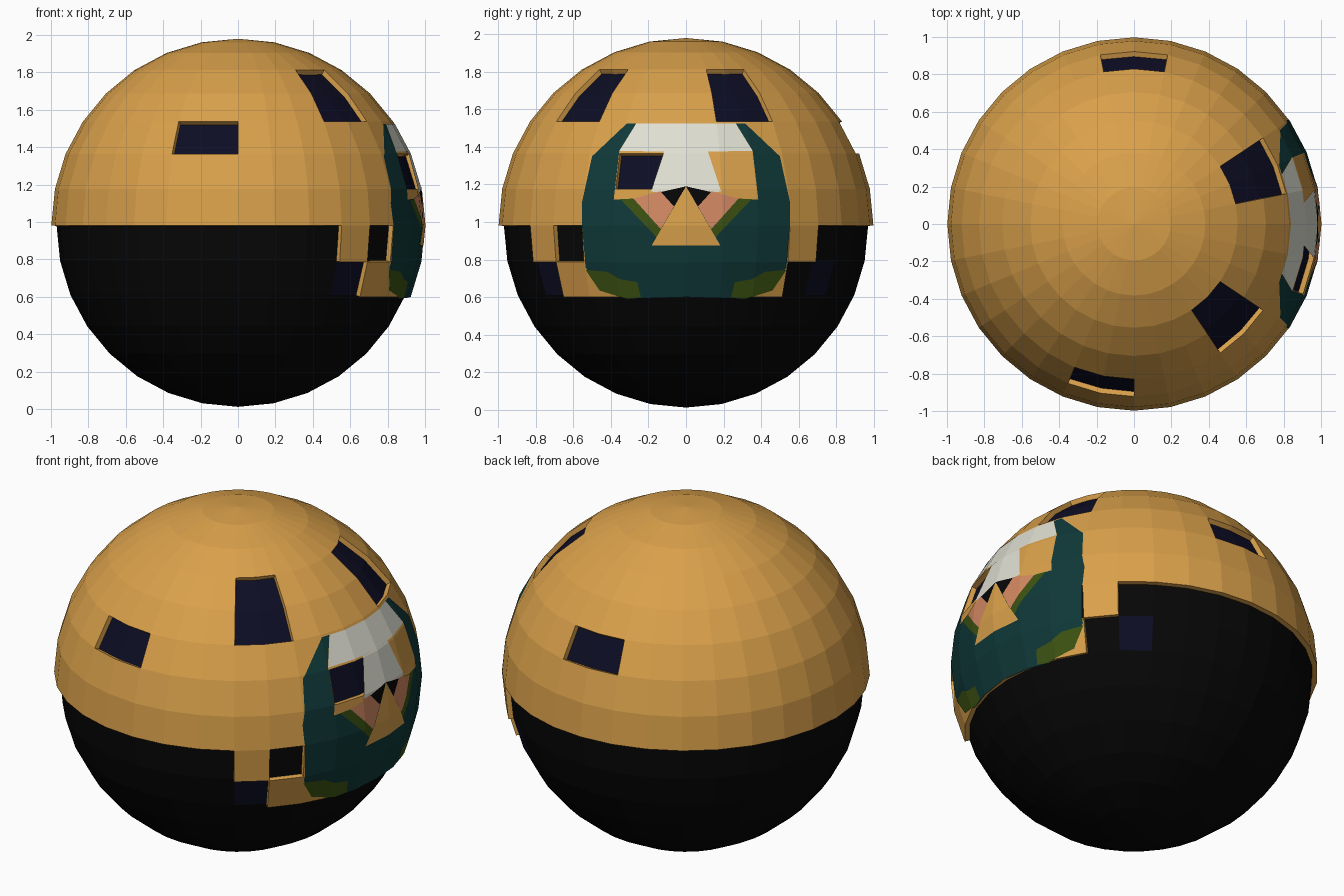
import bpy, bmesh, math
from mathutils import Vector

if "Cube" in bpy.data.objects:
    bpy.data.objects.remove(bpy.data.objects["Cube"])

CZ = 0.982            # centre height
R = 0.998             # outer shell radius
STEP = 11.25          # degrees per facet


def material(name, rgb):
    m = bpy.data.materials.new(name)
    m.diffuse_color = (*rgb, 1)
    m.use_nodes = True
    m.node_tree.nodes["Principled BSDF"].inputs["Base Color"].default_value = m.diffuse_color
    return m


ORANGE = material("amber", (0.70, 0.355, 0.07))
BLACK = material("black", (0.002, 0.002, 0.002))
NAVY = material("dark navy", (0.004, 0.004, 0.018))
TEAL = material("dark teal", (0.005, 0.04, 0.04))
WHITE = material("off white", (0.74, 0.74, 0.65))
PINK = material("salmon", (0.65, 0.25, 0.12))
OLIVE = material("olive", (0.045, 0.085, 0.006))


def sphere(radius):
    bm = bmesh.new()
    bmesh.ops.create_uvsphere(bm, u_segments=32, v_segments=16, radius=radius)
    return bm


def cell(face):
    """Column (from +x, counter-clockwise) and row (from equator) of a facet."""
    c = face.calc_center_median()
    az = math.degrees(math.atan2(c.y, c.x))
    lat = math.degrees(math.atan2(c.z, math.hypot(c.x, c.y)))
    return math.floor(az / STEP), math.floor(lat / STEP)


def finish(name, bm, mats):
    me = bpy.data.meshes.new(name)
    bm.to_mesh(me)
    bm.free()
    for m in mats:
        me.materials.append(m)
    ob = bpy.data.objects.new(name, me)
    ob.location.z = CZ
    bpy.context.collection.objects.link(ob)
    return ob


# Inner core: black below, navy above and in two lower cells
bm = sphere(0.97)
for f in bm.faces:
    i, j = cell(f)
    f.material_index = 1 if j >= 0 or (i, j) in ((-5, -2), (4, -2)) else 0
finish("inner_core", bm, [BLACK, NAVY])

# Outer dome shell with windows and a stepped skirt on the right side
windows = {(-10, 2), (-9, 2), (7, 2), (8, 2), (-2, 1), (-1, 1)}
windows |= {(i, j) for i in (-5, -4, 1, 2) for j in (3, 4)}
skirt = {(i, -1) for i in (-5, -3, -2, -1, 0, 1, 3)}
skirt |= {(i, -2) for i in range(-4, 3)}
bm = sphere(R)
drop = []
for f in bm.faces:
    c = cell(f)
    if c in windows or (c[1] < 0 and c not in skirt):
        drop.append(f)
bmesh.ops.delete(bm, geom=drop, context='FACES')
shell = finish("dome_shell", bm, [ORANGE])
mod = shell.modifiers.new("thickness", 'SOLIDIFY')
mod.thickness = 0.031
mod.offset = -1


# Face panels: convex outlines (|y|, z) cut from the faceted sphere, mirrored in y
def panel(name, mat, offset, outlines):
    total = bmesh.new()
    for outline in outlines:
        for side in (-1, 1):
            pts = [Vector((0, side * y, z - CZ)) for y, z in outline]
            mid = sum(pts, Vector()) / len(pts)
            bm = sphere(R + offset)
            bmesh.ops.delete(bm, geom=[f for f in bm.faces
                             if f.calc_center_median().x < 0.4], context='FACES')
            for a, b in zip(pts, pts[1:] + pts[:1]):
                d = b - a
                n = Vector((0, d.z, -d.y)).normalized()
                if n.dot(mid - a) > 0:
                    n = -n
                bmesh.ops.bisect_plane(bm, geom=bm.verts[:] + bm.edges[:] + bm.faces[:],
                                       dist=1e-5, plane_co=a, plane_no=n,
                                       clear_outer=True)
            tmp = bpy.data.meshes.new("tmp")
            bm.to_mesh(tmp)
            bm.free()
            total.from_mesh(tmp)
            bpy.data.meshes.remove(tmp)
    finish(name, total, [mat])


panel("face_surround", TEAL, 0.0015, [
    [(.265, 1.525), (.315, 1.525), (.50, 1.35), (.355, 1.38)],
    [(.355, 1.38), (.50, 1.35), (.555, 1.10), (.385, 1.12)],
    [(0, 1.12), (.385, 1.12), (.555, 1.10), (.555, 1.0), (.535, .76),
     (.46, .635), (.31, .59), (0, .60)]])
panel("forehead", WHITE, 0.0025, [
    [(0, 1.525), (.265, 1.525), (.355, 1.378), (0, 1.375)],
    [(0, 1.375), (.117, 1.375), (.187, 1.163), (.11, 1.15), (0, 1.15)]])
panel("lower_corner", OLIVE, 0.003, [
    [(.535, .745), (.42, .735), (.35, .695), (.31, .588), (.46, .635)],
    [(.35, .695), (.26, .68), (.24, .60), (.31, .588)]])
panel("cheek_strip", OLIVE, 0.003, [
    [(.35, 1.122), (.275, 1.125), (.134, .96), (.15, .912)]])
panel("cheek", PINK, 0.0035, [
    [(.28, 1.125), (.133, 1.165), (.064, 1.083), (.134, .962)]])
panel("eye", BLACK, 0.004, [[(.133, 1.16), (0, 1.19), (.064, 1.083)]])
panel("beak", ORANGE, 0.0045, [[(0, 1.19), (.183, .875), (0, .875)]])
